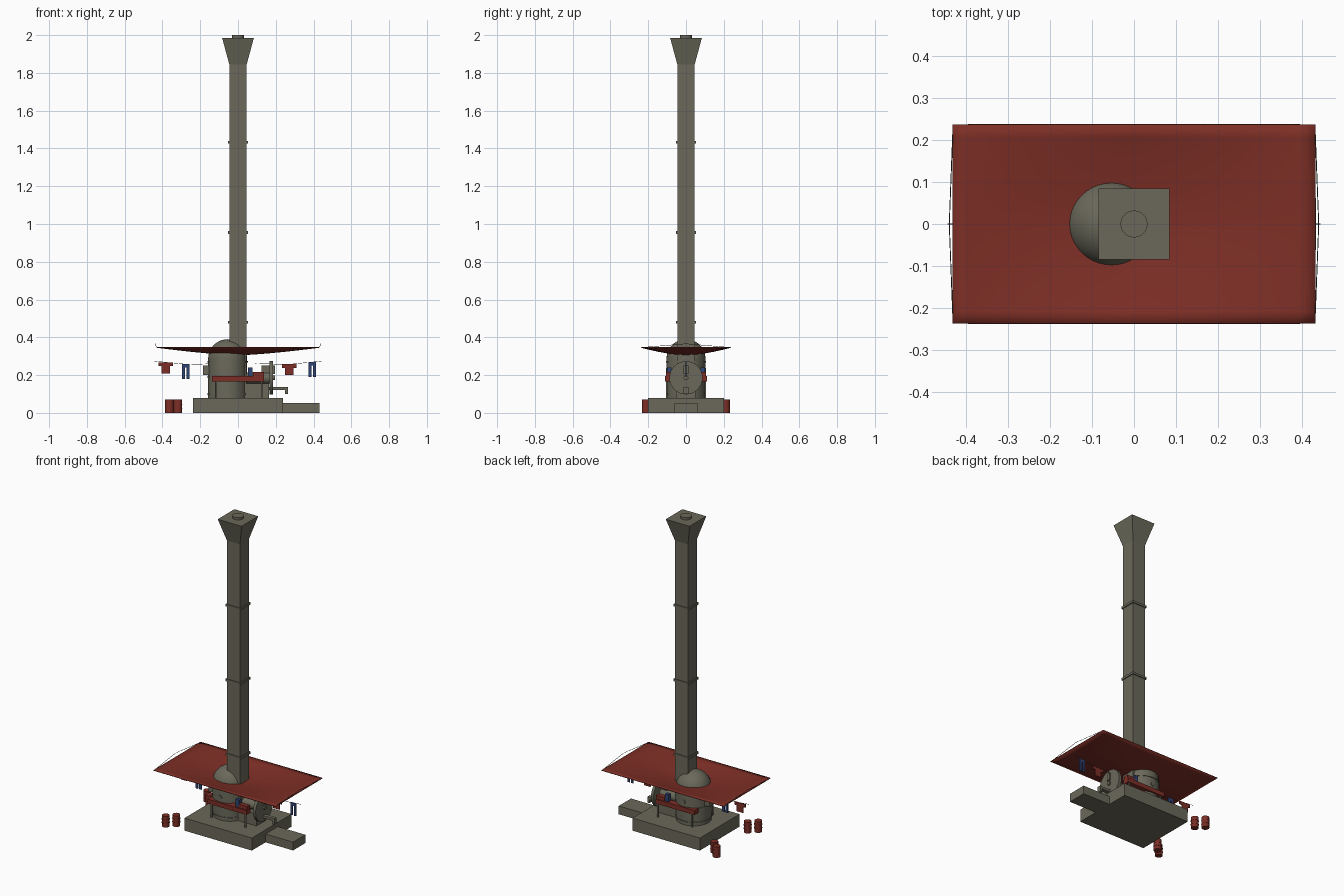
import bpy, bmesh, math
from mathutils import Vector

if "Cube" in bpy.data.objects:
    bpy.data.objects.remove(bpy.data.objects["Cube"])


def mat(name, col):
    m = bpy.data.materials.new(name)
    m.diffuse_color = (*col, 1)
    m.use_nodes = True
    m.node_tree.nodes["Principled BSDF"].inputs["Base Color"].default_value = m.diffuse_color
    return m


STONE = mat("weathered_grey", (0.145, 0.140, 0.103))
RED = mat("rust_red", (0.205, 0.028, 0.019))
BLUE = mat("denim_blue", (0.030, 0.058, 0.180))
ROPE = mat("dark_rope", (0.06, 0.055, 0.045))


def finish(bm, name, m, smooth=False):
    bmesh.ops.recalc_face_normals(bm, faces=bm.faces)
    me = bpy.data.meshes.new(name)
    bm.to_mesh(me)
    bm.free()
    me.materials.append(m)
    ob = bpy.data.objects.new(name, me)
    bpy.context.collection.objects.link(ob)
    if smooth:
        bpy.ops.object.select_all(action='DESELECT')
        ob.select_set(True)
        bpy.context.view_layer.objects.active = ob
        bpy.ops.object.shade_smooth_by_angle(angle=math.radians(35))
    return ob


def box(name, x0, x1, y0, y1, z0, z1, m=STONE):
    bm = bmesh.new()
    bmesh.ops.create_cube(bm, size=1)
    for v in bm.verts:
        v.co = ((x0 + x1) / 2 + v.co.x * (x1 - x0),
                (y0 + y1) / 2 + v.co.y * (y1 - y0),
                (z0 + z1) / 2 + v.co.z * (z1 - z0))
    return finish(bm, name, m)


def tube(name, a, b, r, m=STONE, sides=32, r2=None):
    """Cylinder or cone running from point a to point b."""
    a, b = Vector(a), Vector(b)
    bm = bmesh.new()
    bmesh.ops.create_cone(bm, cap_ends=True, segments=sides, radius1=r,
                          radius2=r if r2 is None else r2, depth=(b - a).length)
    rot = Vector((0, 0, 1)).rotation_difference(b - a).to_matrix()
    bmesh.ops.rotate(bm, verts=bm.verts, matrix=rot)
    bmesh.ops.translate(bm, verts=bm.verts, vec=(a + b) / 2)
    return finish(bm, name, m, sides > 8)


def lathe(name, profile, cx, m=STONE, sides=40):
    bm = bmesh.new()
    vs = [bm.verts.new((r, 0, z)) for r, z in profile]
    es = [bm.edges.new(p) for p in zip(vs, vs[1:])]
    bmesh.ops.spin(bm, geom=vs + es, axis=(0, 0, 1), cent=(0, 0, 0),
                   angle=math.tau, steps=sides)
    bmesh.ops.remove_doubles(bm, verts=bm.verts, dist=1e-5)
    bmesh.ops.translate(bm, verts=bm.verts, vec=(cx, 0, 0))
    return finish(bm, name, m, True)


# Foundation slab and entry step
box("foundation", -0.238, 0.238, -0.2, 0.2, 0, 0.08)
box("entry_step", 0.238, 0.432, -0.062, 0.062, 0, 0.053)

# Domed tank with bands and portholes
TX, TR = -0.055, 0.103
dome = [(TR * math.cos(t), 0.287 + TR * math.sin(t))
        for t in [i * math.pi / 20 for i in range(11)]]
dome[-1] = (0, 0.39)
lathe("domed_tank", [(0, 0.08), (TR, 0.08)] + dome, TX)
for z in (0.1, 0.19, 0.272):
    lathe("tank_band", [(0.101, z - 0.004), (0.107, z - 0.004),
                        (0.107, z + 0.004), (0.101, z + 0.004)], TX)
for s in (-1, 1):
    tube("porthole", (TX, s * 0.095, 0.225), (TX, s * 0.107, 0.225), 0.013, sides=16)
box("rear_vent", -0.186, -0.15, -0.03, 0.03, 0.2, 0.25)

# Square chimney with collars and flared head
box("chimney_shaft", -0.046, 0.046, -0.046, 0.046, 0.08, 1.85)
for z in (0.48, 0.955, 1.432):
    box("chimney_collar", -0.052, 0.052, -0.052, 0.052, z - 0.007, z + 0.007)
bm = bmesh.new()
bmesh.ops.create_cube(bm, size=2)
for v in bm.verts:
    w = 0.084 if v.co.z > 0 else 0.046
    v.co = (v.co.x * w, v.co.y * w, 1.985 if v.co.z > 0 else 1.845)
finish(bm, "chimney_head", STONE)
tube("chimney_cap", (0, 0, 1.98), (0, 0, 2.0), 0.032)

# Round hatch with pedestal, hub and spout
box("hatch_pedestal", 0.03, 0.165, -0.05, 0.05, 0.08, 0.155)
tube("hatch_neck", (0.03, 0, 0.185), (0.17, 0, 0.185), 0.03)
tube("round_hatch", (0.168, 0, 0.186), (0.186, 0, 0.186), 0.088)
tube("hatch_knob", (0.18, 0, 0.186), (0.195, 0, 0.186), 0.013, sides=16)
box("hatch_hinge", 0.125, 0.195, -0.012, 0.012, 0.205, 0.25)
box("spout", 0.16, 0.265, -0.012, 0.012, 0.122, 0.138)
box("spout_end", 0.25, 0.265, -0.012, 0.012, 0.1, 0.13)

# Side shelves on posts, with a crate and a cloth on each
for s in (-1, 1):
    def side(name, x0, x1, ya, yb, z0, z1, m=STONE):
        box(name, x0, x1, min(s * ya, s * yb), max(s * ya, s * yb), z0, z1, m)
    side("shelf", -0.138, 0.138, 0.07, 0.112, 0.167, 0.195, RED)
    for x in (-0.115, 0.125):
        side("shelf_post", x - 0.004, x + 0.004, 0.098, 0.106, 0.08, 0.17)
    side("shelf_crate", 0.08, 0.137, 0.075, 0.105, 0.195, 0.217, RED)
    side("folded_cloth", 0.052, 0.078, 0.078, 0.1, 0.195, 0.24, BLUE)

# Sagging rectangular awning
bm = bmesh.new()
bmesh.ops.create_grid(bm, x_segments=24, y_segments=16, size=1)
for v in bm.verts:
    u, w = abs(v.co.x), abs(v.co.y)
    sag = 0.04 * (1 - u ** 1.4) * (1 - w ** 1.6)
    v.co = (v.co.x * 0.431, v.co.y * 0.237, 0.347 - sag)
awning = finish(bm, "awning", RED, True)
sol = awning.modifiers.new("thickness", 'SOLIDIFY')
sol.thickness = 0.004
sol.offset = 0

# Awning guy ropes and clothes lines
for sx in (-1, 1):
    for sy in (-1, 1):
        tube("guy_rope", (sx * 0.43, sy * 0.236, 0.346), (sx * 0.439, 0, 0.366),
             0.0012, ROPE, 6)
    pts = [(sx * 0.09, 0, 0.262), (sx * 0.26, 0, 0.256), (sx * 0.443, 0, 0.274)]
    for p, q in zip(pts, pts[1:]):
        tube("clothes_line", p, q, 0.0012, ROPE, 6)


# Hanging laundry: shirts and trousers cut from thin sheets
def garment(name, outline, x, z, m):
    bm = bmesh.new()
    pts = outline + [(-a, b) for a, b in reversed(outline) if a > 0]
    f = bm.faces.new([bm.verts.new((x + a, -0.003, z + b)) for a, b in pts])
    r = bmesh.ops.extrude_face_region(bm, geom=[f])
    bmesh.ops.translate(bm, vec=(0, 0.006, 0),
                        verts=[g for g in r["geom"] if isinstance(g, bmesh.types.BMVert)])
    finish(bm, name, m)


SHIRT = [(0, 0), (0.038, 0), (0.038, -0.02), (0.022, -0.02), (0.022, -0.058), (0, -0.058)]
TROUSERS = [(0, 0), (0.02, 0), (0.02, -0.08), (0.004, -0.08), (0.004, -0.02), (0, -0.02)]
garment("shirt", SHIRT, -0.382, 0.267, RED)
garment("shirt", SHIRT, 0.272, 0.258, RED)
garment("trousers", TROUSERS, -0.277, 0.26, BLUE)
garment("trousers", TROUSERS, 0.392, 0.27, BLUE)

# Storage drums, mirrored front to back
for s in (-1, 1):
    for x, y in ((-0.363, 0.21), (-0.318, 0.168)):
        tube("drum", (x, s * y, 0), (x, s * y, 0.07), 0.0225, RED, 20)
        for z in (0.024, 0.046):
            tube("drum_rib", (x, s * y, z - 0.002), (x, s * y, z + 0.002), 0.024, RED, 20)
